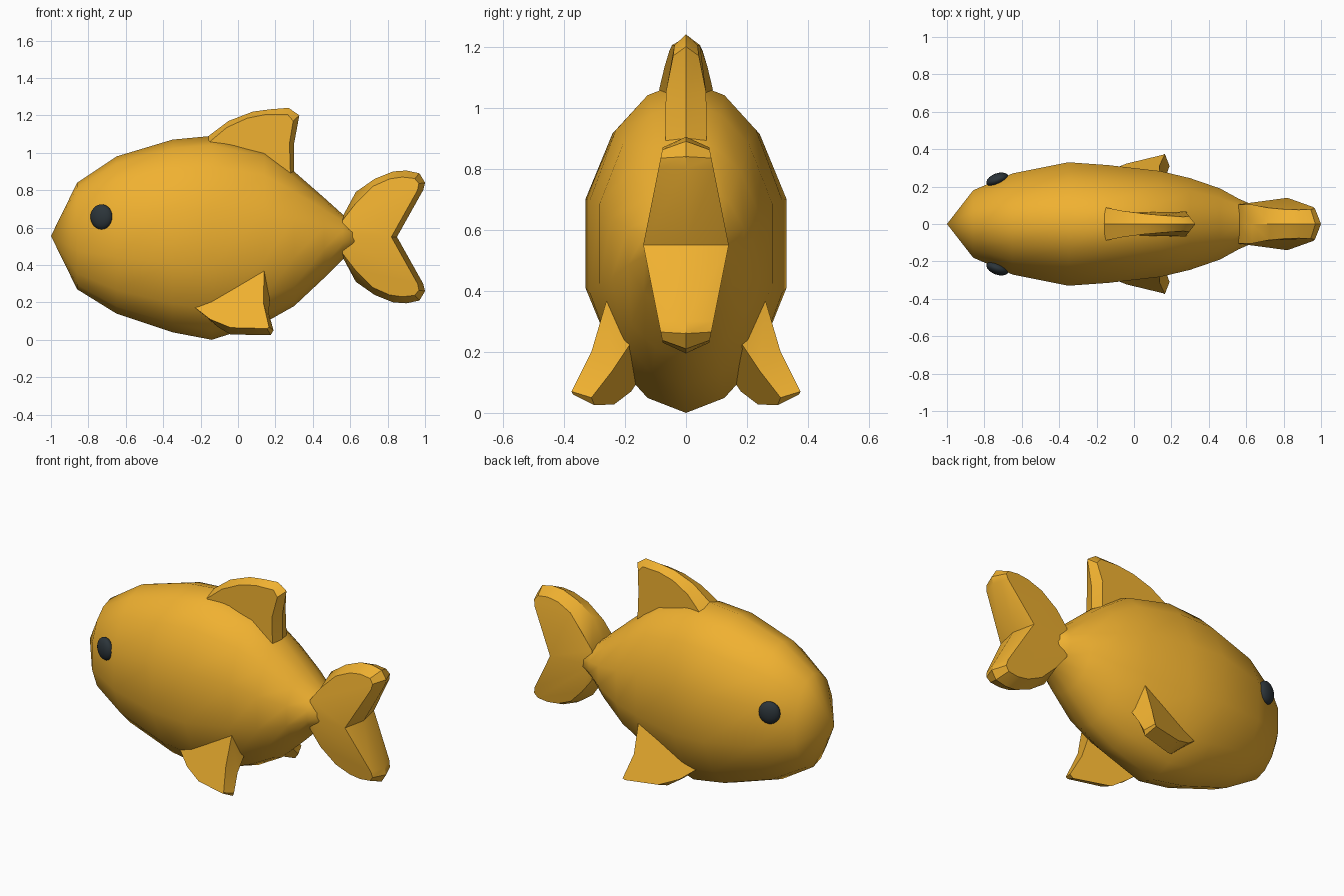
import bpy, bmesh, math

if "Cube" in bpy.data.objects:
    bpy.data.objects.remove(bpy.data.objects["Cube"])


def material(name, color):
    m = bpy.data.materials.new(name)
    m.diffuse_color = (*color, 1)
    m.use_nodes = True
    m.node_tree.nodes["Principled BSDF"].inputs["Base Color"].default_value = m.diffuse_color
    return m


GOLD = material("gold", (0.87, 0.44, 0.03))
DARK = material("dark", (0.025, 0.035, 0.042))


def make(name, verts, faces, mat, angle):
    bm = bmesh.new()
    vs = [bm.verts.new(v) for v in verts]
    for f in faces:
        bm.faces.new([vs[i] for i in f])
    bmesh.ops.recalc_face_normals(bm, faces=bm.faces[:])
    me = bpy.data.meshes.new(name)
    bm.to_mesh(me)
    bm.free()
    me.materials.append(mat)
    me.shade_smooth()
    me.set_sharp_from_angle(angle=math.radians(angle))
    ob = bpy.data.objects.new(name, me)
    bpy.context.collection.objects.link(ob)
    return ob


def band(a, b, n):
    """Quads joining two closed rings that start at vertex a and b."""
    return [(a + i, a + (i + 1) % n, b + (i + 1) % n, b + i) for i in range(n)]


def ridge_fin(name, panel, ridge, caps, angle):
    """Side panels (x, z, half width) meeting at a central ridge (x, z)."""
    n = len(panel)
    verts = [(x, y, z) for x, z, y in panel]
    verts += [(x, 0, z) for x, z in ridge]
    verts += [(x, -y, z) for x, z, y in panel]
    faces = band(0, n, n) + band(n, 2 * n, n)
    for c in caps:
        faces += [c, [i + 2 * n for i in c]]
    return make(name, verts, faces, GOLD, angle)


# Body: sections as (x, bottom, top, half width)
sections = [(-.86, .27, .84, .18), (-.65, .14, .98, .27), (-.35, .04, 1.07, .33),
            (-.14, 0, 1.09, .315), (.14, .09, 1.02, .283), (.30, .18, .90, .245),
            (.46, .33, .76, .19), (.56, .43, .67, .135), (.64, .48, .62, .10)]
half = [(0, 1), (.4, .91), (.73, .7), (1, .28), (1, -.28), (.73, -.7), (.4, -.91), (0, -1)]
ring = half + [(-y, z) for y, z in half[-2:0:-1]]
n = len(ring)
verts = [(x, y * w, (b + t) / 2 + z * (t - b) / 2)
         for x, b, t, w in sections for y, z in ring]
faces = []
for s in range(len(sections) - 1):
    faces += band(s * n, (s + 1) * n, n)
nose = len(verts)
verts.append((-1, 0, .555))
faces += [(nose, i, (i + 1) % n) for i in range(n)]
faces.append([(len(sections) - 1) * n + i for i in range(n)])
make("body", verts, faces, GOLD, 75)

# Dorsal fin
panel = [(-.15, 1.06, .088), (-.06, 1.135, .07), (.05, 1.185, .055), (.15, 1.205, .046),
         (.265, 1.205, .038), (.295, 1.17, .042), (.275, 1.05, .066), (.28, .89, .068),
         (.24, .87, .05), (-.08, 1.0, .06)]
ridge = [(-.17, 1.08), (-.05, 1.17), (.08, 1.22), (.17, 1.232),
         (.27, 1.24), (.325, 1.215), (.30, 1.05), (.30, .88),
         (.24, .85), (-.08, .98)]
ridge[5] = (.328, 1.20)
ridge_fin("dorsal_fin", panel, ridge, [list(range(10))], 35)

# Tail fin: upper lobe mirrored about the middle height
MID = .55
up_panel = [(.56, .64), (.63, .73), (.72, .82), (.81, .86), (.88, .87),
            (.945, .862), (.967, .835), (.96, .80)]
up_ridge = [(.56, .66), (.63, .79), (.73, .86), (.83, .90), (.90, .905),
            (.97, .89), (1.0, .84), (.99, .80)]


def both_lobes(start, upper, notch):
    return [start] + upper + [notch] + [(x, 2 * MID - z) for x, z in reversed(upper)]


def tail_width(x, z):
    return min(.14 - .2 * abs(z - MID), .105 + .25 * (x - .56))


panel = [(x, z, tail_width(x, z))
         for x, z in both_lobes((.56, MID), up_panel, (.82, MID))]
ridge = both_lobes((.56, MID), up_ridge, (.85, MID))
k = len(up_panel) + 1
ridge_fin("tail_fin", panel, ridge,
          [list(range(k + 1)), list(range(k, 2 * k)) + [0]], 35)

# Pectoral fins: outer and inner outlines joined into a slab
outer = [(-.24, .225, .18), (.14, .26, .37), (.135, .31, .20),
         (.165, .375, .07), (.155, .37, .06), (-.04, .323, .065), (-.15, .279, .11)]
inner = [(-.18, .14, .13), (.17, .18, .23), (.165, .24, .14),
         (.19, .31, .05), (.175, .30, .025), (-.04, .235, .028), (-.11, .18, .07)]
for side, s in (("left", -1), ("right", 1)):
    verts = [(x, s * y, z) for x, y, z in outer + inner]
    make(side + "_pectoral_fin", verts,
         band(0, 7, 7) + [list(range(7)), list(range(7, 14))], GOLD, 30)

# Eyes
for side, s in (("left", -1), ("right", 1)):
    bpy.ops.mesh.primitive_uv_sphere_add(segments=20, ring_count=12, radius=1,
                                         location=(-.73, s * .237, .657),
                                         rotation=(0, 0, s * math.radians(20)))
    eye = bpy.context.object
    eye.name = side + "_eye"
    eye.scale = (.062, .034, .067)
    eye.data.materials.append(DARK)
    eye.data.shade_smooth()
